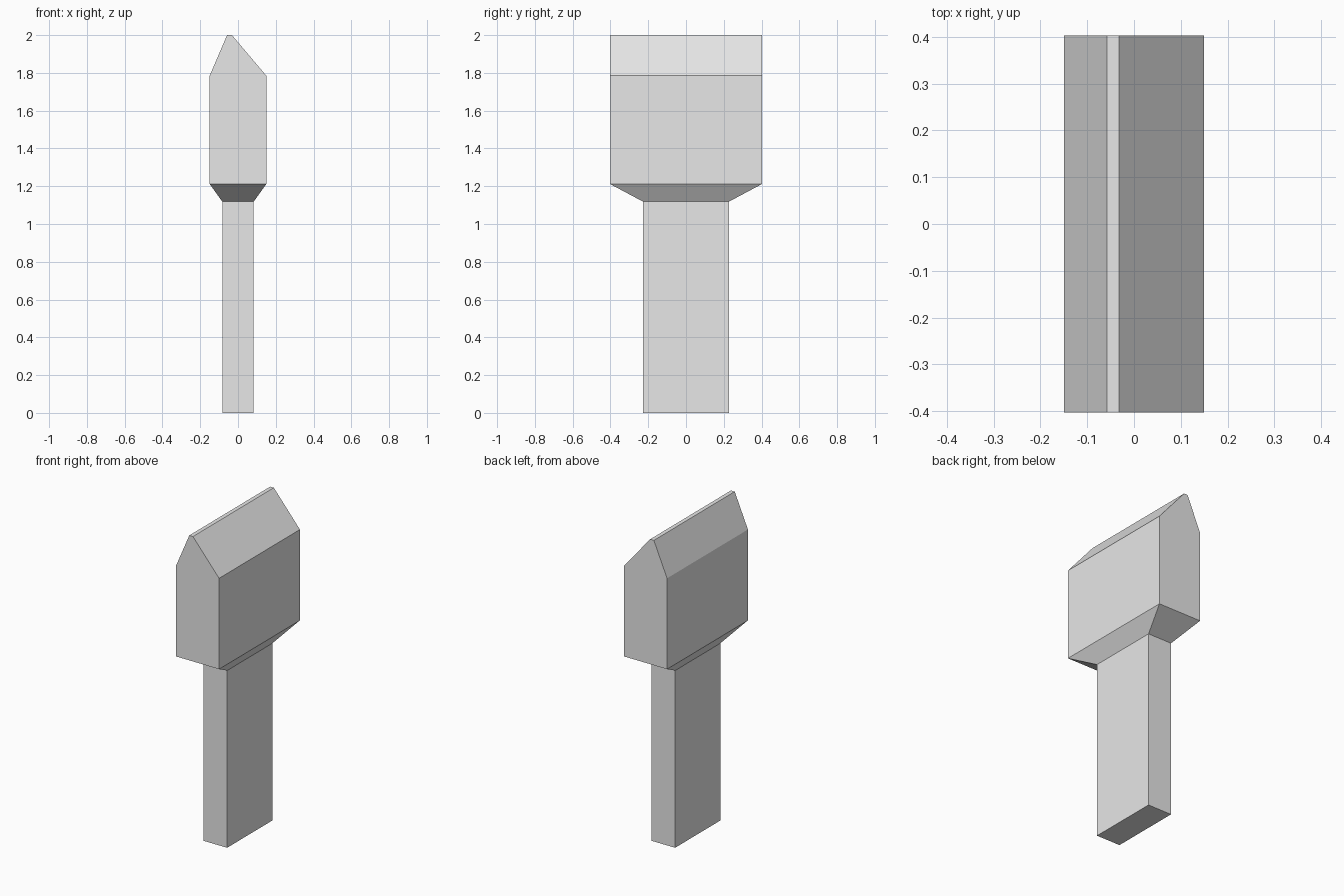
import bpy, bmesh

cube = bpy.data.objects.get("Cube")
if cube:
    bpy.data.objects.remove(cube, do_unlink=True)

grey = bpy.data.materials.new("light grey")
grey.use_nodes = True
colour = (0.8, 0.8, 0.8, 1)
grey.diffuse_color = colour
grey.node_tree.nodes["Principled BSDF"].inputs["Base Color"].default_value = colour


def loft(name, sections):
    """Join rectangular sections (x min, x max, half depth, z) into a closed solid."""
    bm = bmesh.new()
    rings = []
    for x0, x1, d, z in sections:
        corners = [(x0, -d), (x1, -d), (x1, d), (x0, d)]
        rings.append([bm.verts.new((x, y, z)) for x, y in corners])
    for low, high in zip(rings, rings[1:]):
        for i in range(4):
            j = (i + 1) % 4
            bm.faces.new((low[i], low[j], high[j], high[i]))
    bm.faces.new(rings[0][::-1])
    bm.faces.new(rings[-1])
    bmesh.ops.recalc_face_normals(bm, faces=bm.faces)
    mesh = bpy.data.meshes.new(name)
    bm.to_mesh(mesh)
    bm.free()
    mesh.materials.append(grey)
    obj = bpy.data.objects.new(name, mesh)
    bpy.context.collection.objects.link(obj)
    return obj


# Narrow shaft, flared neck, block head and off-centre ridge in one solid
loft("shaft_and_head", [
    (-0.083, 0.083, 0.227, 0),
    (-0.083, 0.083, 0.227, 1.118),
    (-0.15, 0.15, 0.403, 1.212),
    (-0.15, 0.15, 0.403, 1.785),
    (-0.058, -0.032, 0.403, 2),
])
